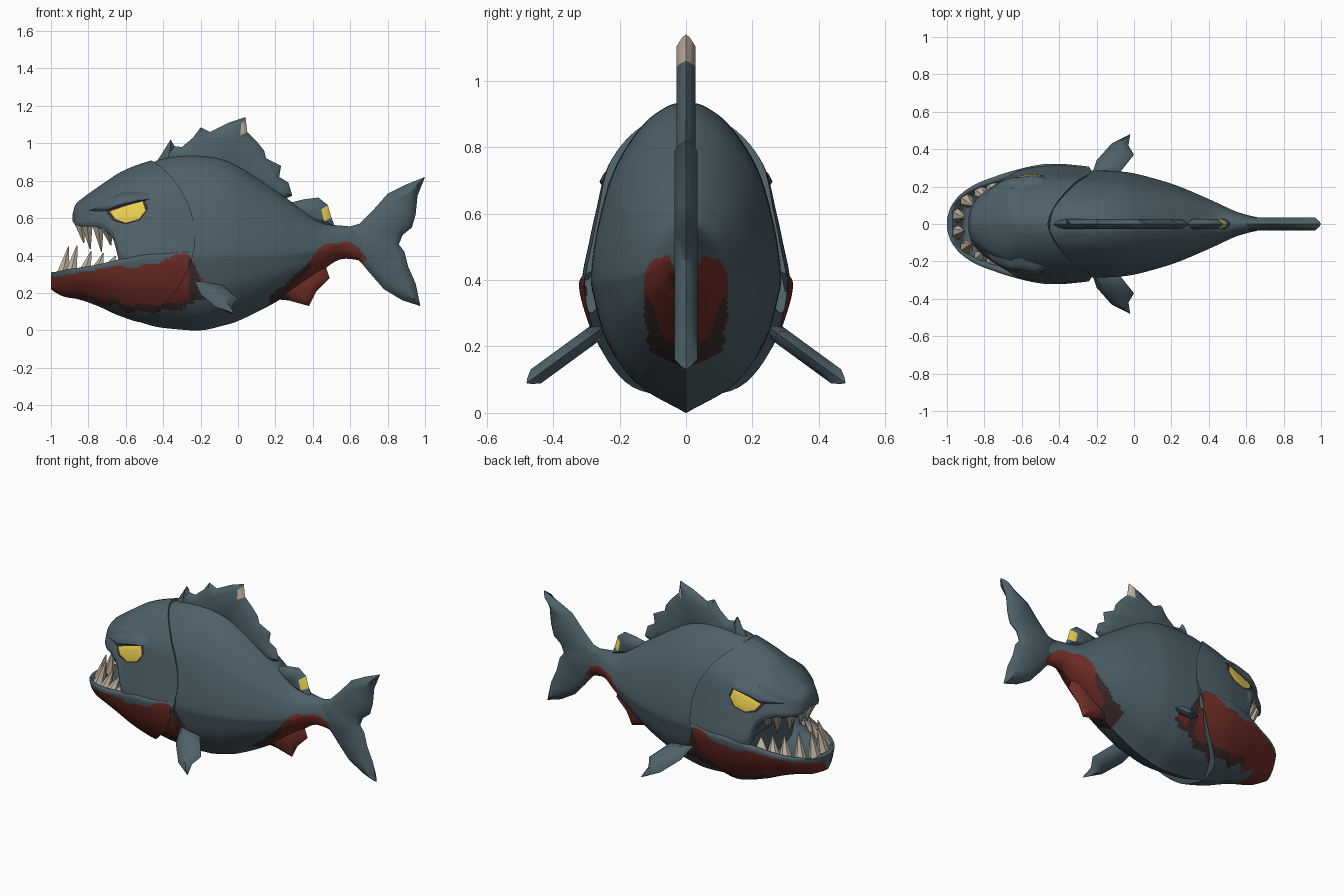
import bpy, bmesh, math
from mathutils import Vector
from mathutils.bvhtree import BVHTree

cube = bpy.data.objects.get("Cube")
if cube:
    bpy.data.objects.remove(cube)

def material(name, colour):
    mat = bpy.data.materials.new(name)
    mat.use_nodes = True
    mat.diffuse_color = (*colour, 1)
    mat.node_tree.nodes["Principled BSDF"].inputs["Base Color"].default_value = (*colour, 1)
    return mat

MATERIALS = [material("slate skin", (.075, .118, .14)), material("red belly", (.17, .028, .021)),
             material("dark brown edge", (.05, .026, .025)), material("yellow eye", (.8, .62, .08)),
             material("bone teeth", (.5, .43, .33))]
SLATE, RED, BROWN, YELLOW, BONE = range(len(MATERIALS))

def sample(rows, x):
    """Smooth interpolation of table rows keyed on their first column."""
    last = len(rows) - 1
    x = min(max(x, rows[0][0]), rows[last][0])
    i = next(k for k in range(last) if x <= rows[k + 1][0])
    a, b = rows[i], rows[i + 1]
    span = b[0] - a[0]
    t = (x - a[0]) / span
    def slope(k, c):
        p, q = rows[max(k - 1, 0)], rows[min(k + 1, last)]
        return (q[c] - p[c]) / (q[0] - p[0]) * span
    return [a[c] * (1 - t) ** 2 * (1 + 2 * t) + b[c] * t * t * (3 - 2 * t)
            + slope(i, c) * t * (1 - t) ** 2 - slope(i + 1, c) * t * t * (1 - t)
            for c in range(1, len(a))]

# Edges of the red markings: x, lower z, upper z for the throat; x, upper z for the vent
THROAT = [(-1, 0, .285), (-.9, .08, .3), (-.84, .16, .31), (-.72, .14, .33), (-.64, .12, .35),
          (-.57, .1, .33), (-.5, .1, .35), (-.42, .1, .36), (-.3, .12, .42), (-.25, .14, .38),
          (-.2, .16, .28), (-.12, .19, .22)]
VENT = [(.17, .18), (.25, .25), (.33, .31), (.4, .4), (.47, .455), (.55, .475), (.66, .44)]

def paint(face):
    c, n = face.calc_center_median(), face.normal
    wave = .008 * math.sin(c.x * 45)
    if len(face.verts) > 6:
        return SLATE
    if c.x < THROAT[-1][0]:
        low, high = sample(THROAT, c.x)
        inside = n.z > .5 or n.y * c.y < -.002
        if inside or not low + wave < c.z < high:
            return SLATE
        fringe = c.x > -.7 and c.z < low + wave + .035
        return BROWN if fringe or -.27 < c.x - wave < -.21 else RED
    if VENT[0][0] < c.x < VENT[-1][0]:
        high = sample(VENT, c.x)[0] + wave
        if c.z < high:
            return BROWN if c.x < .28 or (c.x < .38 and c.z > high - .04) else RED
    return SLATE

def finish(bm, name, colour):
    bmesh.ops.recalc_face_normals(bm, faces=bm.faces)
    bm.normal_update()
    for face in bm.faces:
        face.material_index = colour(face) if callable(colour) else colour
    mesh = bpy.data.meshes.new(name)
    bm.to_mesh(mesh)
    bm.free()
    for mat in MATERIALS:
        mesh.materials.append(mat)
    obj = bpy.data.objects.new(name, mesh)
    bpy.context.collection.objects.link(obj)
    for other in bpy.context.selected_objects:
        other.select_set(False)
    obj.select_set(True)
    bpy.context.view_layer.objects.active = obj
    bpy.ops.object.shade_smooth_by_angle(angle=math.radians(40))

def loft(name, stations, section, warp=None, hollow=None, steps=130, fine=6):
    """Skin mirrored cross-sections (u = width, v = height) along the body."""
    keyed = [(i, *p) for i, p in enumerate(section)]
    half = [(i / fine, *sample(keyed, i / fine)) for i in range((len(section) - 1) * fine + 1)]
    bm, rings = bmesh.new(), []
    first, end = stations[0][0], stations[-1][0]
    for s in range(steps + 1):
        x0 = first + (end - first) * s / steps
        points = []
        for k, u, v in half:
            x = x0
            if hollow and k > hollow:
                v = 1 - (1 - v) * min(max((x - first - .03) / .06, 0), 1)
            low, high, width = sample(stations, x)
            if warp:
                x = warp(x0, low + (high - low) * v)
                low, high, width = sample(stations, x)
            points.append((x, u * width, low + (high - low) * v))
        points += [(x, -y, z) for x, y, z in points[-2:0:-1]]
        rings.append([bm.verts.new(p) for p in points])
    bridge(bm, rings)
    bm.faces.new(rings[-1])
    bm.normal_update()
    tree = BVHTree.FromBMesh(bm)
    finish(bm, name, paint)
    return tree

def bridge(bm, rings):
    bm.faces.new(rings[0])
    for a, b in zip(rings, rings[1:]):
        for i in range(len(a)):
            bm.faces.new((a[i - 1], a[i], b[i], b[i - 1]))

def gill_warp(x, z):
    """Bend the back of the head into a curved gill edge."""
    start, end = -.6, -.23
    if x < start:
        return x
    return start + (x - start) / (end - start) * (end - 1.2 * (z - .5) ** 2 - start)

# Body: x, bottom, top, half width
EGG = [(0, 0), (.5, .09), (.82, .22), (.97, .37), (1, .45), (.93, .6), (.76, .78),
       (.47, .92), (.2, .985), (0, 1)]
loft("body", [(-.6, .07, .8, .24), (-.45, .022, .9, .275), (-.35, .008, .93, .285),
              (-.2, 0, .935, .285), (-.1, .02, .92, .282), (0, .05, .88, .27),
              (.2, .15, .75, .215), (.35, .25, .64, .155), (.45, .32, .575, .11),
              (.55, .38, .56, .065), (.68, .37, .55, .03)], EGG)

# Upper head with a recessed palate
SKULL = [(-.885, .585, .62, .03), (-.87, .565, .67, .09), (-.82, .555, .715, .155),
         (-.75, .55, .765, .205), (-.67, .49, .82, .255), (-.63, .36, .845, .28),
         (-.55, .31, .88, .3), (-.45, .3, .912, .312), (-.35, .3, .935, .312), (-.23, .3, .94, .302)]
BROAD = [(0, .12), (.7, .1), (.93, 0), (1, .1), (.99, .2), (.94, .32), (.87, .48), (.75, .7),
         (.48, .875), (.2, .97), (0, 1)]
head = loft("upper_head", SKULL, BROAD, gill_warp)

# Lower jaw, a hollow scoop
JAW = [(-1, .22, .31, .03), (-.98, .205, .312, .09), (-.93, .18, .32, .155),
       (-.85, .165, .33, .21), (-.75, .13, .345, .25), (-.64, .08, .37, .285),
       (-.5, .035, .395, .316), (-.4, .02, .4, .32), (-.3, 0, .41, .312), (-.23, 0, .41, .304)]
SCOOP = [(0, 0), (.5, .13), (.82, .48), (.97, .8), (1, 1), (.88, 1), (.8, .7), (.5, .5), (0, .45)]
loft("lower_jaw", JAW, SCOOP, gill_warp, hollow=4)

def fin(name, outline, thickness, colour, place):
    """Two outline faces, swollen outward in two steps and welded at the rim."""
    bm = bmesh.new()
    core = [bm.faces.new([bm.verts.new(place(a, b)) for a, b in order])
            for order in (outline, outline[::-1])]
    bm.normal_update()
    for rim, share in ((.014, .45), (.028, .55)):
        bmesh.ops.inset_region(bm, faces=core, thickness=rim, depth=thickness * share,
                               use_even_offset=False, use_boundary=True)
    bmesh.ops.remove_doubles(bm, verts=bm.verts, dist=.0001)
    bmesh.ops.triangulate(bm, faces=[f for f in bm.faces if len(f.verts) > 4])
    finish(bm, name, colour)

def trailing_patch(colour, low, high):
    """Colour rule for a small patch on the back edge of a fin."""
    return lambda f: colour if f.normal.x > .3 and low < f.calc_center_median().z < high else SLATE

def upright(x, z):
    return (x, 0, z)

# Fins along the middle
fin("dorsal_fin", [(-.45, .88), (-.41, .94), (-.36, 1.02), (-.34, .985), (-.3, .98), (-.24, 1.03),
                   (-.2, 1.085), (-.15, 1.06), (-.05, 1.11), (.04, 1.14), (.05, 1.06), (.1, 1.01),
                   (.14, .96), (.15, .92), (.23, .88), (.22, .82), (.27, .79), (.29, .72),
                   (.2, .68), (-.1, .84)], .028, trailing_patch(BONE, 1.07, 1.13), upright)
fin("rear_dorsal_fin", [(.27, .68), (.35, .7), (.43, .71), (.48, .67), (.5, .6), (.52, .55),
                        (.35, .58)], .028, trailing_patch(YELLOW, .6, .65), upright)
fin("tail_fin", [(.58, .55), (.65, .57), (.72, .64), (.8, .73), (.9, .78), (1, .82), (.96, .72),
                 (.95, .62), (.93, .55), (.88, .51), (.86, .46), (.89, .42), (.91, .34), (.95, .25),
                 (.975, .13), (.88, .16), (.78, .22), (.71, .3), (.66, .36), (.6, .42)],
    .034, paint, upright)
fin("anal_fin", [(.16, .17), (.27, .16), (.38, .13), (.42, .21), (.49, .28), (.47, .34),
                 (.44, .42), (.3, .32)], .028,
    lambda f: BROWN if f.calc_center_median().x < .25 else RED, upright)

def drape(name, outline, lift, bulge, colour, side):
    """Lay a thin patch on the head, following its surface."""
    edge = [Vector(p).lerp(Vector(q), t / 4) for p, q in zip(outline, outline[1:] + outline[:1])
            for t in range(4)]
    middle = sum(edge, Vector((0, 0))) / len(edge)
    bm, rings, rounds = bmesh.new(), [], 6
    for k in range(1, rounds + 1):
        s, ring = k / rounds, []
        for x, z in (middle.lerp(p, s) for p in edge):
            hit = head.ray_cast(Vector((x, side, z)), Vector((0, -side, 0)))[0]
            ring.append(bm.verts.new((x, hit.y + side * (lift + bulge * (1 - s ** 4)), z)))
        rings.append(ring)
    bridge(bm, rings)
    finish(bm, name, colour)

def tooth(bm, x, y, z, height, lean):
    cone = bmesh.ops.create_cone(bm, segments=6, radius1=.038, radius2=.003, depth=1, cap_ends=True)
    for v in cone["verts"]:
        rise = v.co.z + .5
        v.co = (x + v.co.x + rise * lean, y * (1 - .22 * rise) + v.co.y, z + rise * height)

# Paired parts: sloping side fins, eyes in dark sockets under angry brows
for label, side in (("left", 1), ("right", -1)):
    fin(label + "_pectoral_fin", [(-.23, .25), (-.2, .34), (-.12, .43), (-.02, .48), (-.03, .42),
                                  (0, .37), (-.08, .27)], .026, SLATE,
        lambda x, y: (x, y * side, .25 - (y - .26) * .73))
    drape(label + "_eye_socket", [(-.71, .64), (-.6, .685), (-.5, .71), (-.48, .65), (-.52, .59),
                                  (-.6, .565), (-.67, .585)], .002, .001, BROWN, side)
    drape(label + "_eye", [(-.685, .635), (-.6, .665), (-.51, .69), (-.495, .64), (-.53, .595),
                           (-.6, .575), (-.655, .595)], .005, .004, YELLOW, side)
    drape(label + "_brow", [(-.8, .64), (-.71, .637), (-.6, .672), (-.47, .7), (-.48, .735),
                            (-.6, .745), (-.7, .705)], 0, .03, SLATE, side)

# Teeth: x, y, length
LOWER = [(-.94, .045, .15), (-.895, .125, .15), (-.82, .17, .11), (-.755, .2, .09), (-.69, .23, .06)]
UPPER = [(-.845, .04, .11), (-.81, .11, .14), (-.75, .16, .15), (-.7, .195, .09)]
lower, upper = bmesh.new(), bmesh.new()
for side in (1, -1):
    for x, y, size in LOWER:
        tooth(lower, x, y * side, sample(JAW, x)[1] - .02, size, .035)
    for x, y, size in UPPER:
        tooth(upper, x, y * side, sample(SKULL, x)[0] + .02, -size, .02)
finish(lower, "lower_teeth", BONE)
finish(upper, "upper_teeth", BONE)
